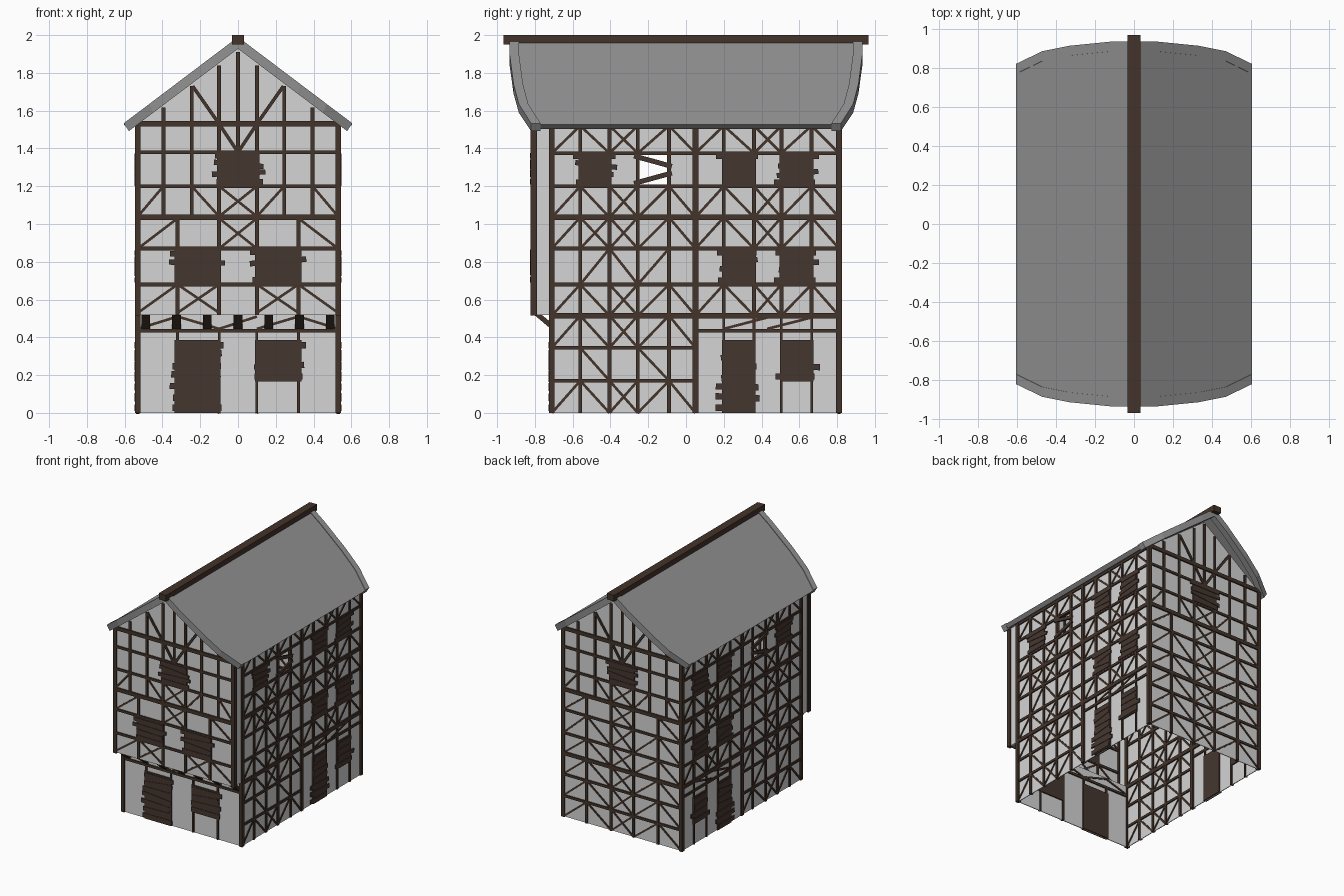
import bpy, bmesh, math, random

if "Cube" in bpy.data.objects:
    bpy.data.objects.remove(bpy.data.objects["Cube"])
random.seed(4)

def material(name, rgb):
    m = bpy.data.materials.new(name)
    m.diffuse_color = (*rgb, 1)
    m.use_nodes = True
    m.node_tree.nodes["Principled BSDF"].inputs["Base Color"].default_value = m.diffuse_color
    return m

PLASTER = material("pale plaster", (0.66, 0.66, 0.66))
TIMBER = material("dark timber", (0.055, 0.033, 0.023))
BOARD = material("brown boards", (0.06, 0.037, 0.029))
ROOF = material("grey roof", (0.29, 0.29, 0.29))

# Wall frames: (along, height, outward) -> xyz
FRONT = lambda u, v, d: (u, -0.81 - d, v)
SHOP = lambda u, v, d: (u, -0.71 - d, v)
BACK = lambda u, v, d: (u, 0.81 + d, v)
SIDE = lambda u, v, d: (0.53 + d, u, v)

def finish(bm, name, mat, mirror=False):
    bmesh.ops.recalc_face_normals(bm, faces=bm.faces)
    me = bpy.data.meshes.new(name)
    bm.to_mesh(me)
    bm.free()
    me.materials.append(mat)
    ob = bpy.data.objects.new(name, me)
    bpy.context.collection.objects.link(ob)
    if mirror:
        ob.modifiers.new("mirror", 'MIRROR').use_mirror_merge = False
    return ob

def prism(bm, frame, pts, d0, d1):
    a = [bm.verts.new(frame(u, v, d0)) for u, v in pts]
    b = [bm.verts.new(frame(u, v, d1)) for u, v in pts]
    bm.faces.new(a)
    bm.faces.new(b[::-1])
    n = len(pts)
    for i in range(n):
        j = (i + 1) % n
        bm.faces.new((a[i], b[i], b[j], a[j]))

def rect(bm, frame, u0, u1, v0, v1, d=0.003):
    prism(bm, frame, [(u0, v0), (u1, v0), (u1, v1), (u0, v1)], -d, d)

def beam(bm, frame, p, q, w=0.02, d=0.012, back=None):
    dx, dy = q[0] - p[0], q[1] - p[1]
    k = w / 2 / math.hypot(dx, dy)
    nx, ny = -dy * k, dx * k
    pts = [(p[0] + nx, p[1] + ny), (p[0] - nx, p[1] - ny),
           (q[0] - nx, q[1] - ny), (q[0] + nx, q[1] + ny)]
    prism(bm, frame, pts, -d if back is None else back, d)

def posts(bm, frame, us, v0, v1, w=0.02, d=0.012):
    for u in us:
        beam(bm, frame, (u, v0), (u, v1), w, d)

def rails(bm, frame, vs, u0, u1, w=0.02, d=0.012):
    for v in vs:
        beam(bm, frame, (u0, v), (u1, v), w, d)

def braces(bm, frame, us, v0, v1, codes):
    # one code per bay: / \ X or . for none
    for u0, u1, c in zip(us, us[1:], codes):
        if c in "/X":
            beam(bm, frame, (u0, v0), (u1, v1), 0.014, 0.009)
        if c in "\\X":
            beam(bm, frame, (u0, v1), (u1, v0), 0.014, 0.009)

def boarded(bm, frame, u0, u1, v0, v1):
    # panel with crooked planks nailed across it
    rect(bm, frame, u0, u1, v0, v1, 0.013)
    n = max(4, round((v1 - v0) / 0.055))
    s = (v1 - v0) / n
    for i in range(n):
        v = v0 + s * (i + 0.5)
        t = random.uniform(-0.014, 0.014) if 0 < i < n - 1 else 0
        a, b = random.uniform(-0.01, 0.035), random.uniform(-0.01, 0.035)
        beam(bm, frame, (u0 - a, v - t), (u1 + b, v + t), s * 0.6, 0.017, 0.008)

# Plaster walls
bm = bmesh.new()
GABLE = [(-0.53, 1.53), (0.53, 1.53), (0, 1.93)]
rect(bm, FRONT, -0.53, 0.53, 0.52, 1.53)
prism(bm, FRONT, GABLE, -0.003, 0.003)
rect(bm, SHOP, -0.53, 0.53, 0, 0.52)
rect(bm, BACK, -0.53, 0.53, 0, 1.53)
prism(bm, BACK, GABLE, -0.003, 0.003)
prism(bm, lambda u, v, d: (u, v, 0.52 + d),
      [(-0.53, -0.81), (0.53, -0.81), (0.53, -0.71), (-0.53, -0.71)], -0.003, 0.003)
finish(bm, "end_walls", PLASTER)
bm = bmesh.new()
for r in [(-0.71, 0.81, 0, 0.52), (-0.81, 0.81, 0.52, 1.2), (-0.81, -0.255, 1.2, 1.375),
          (-0.09, 0.81, 1.2, 1.375), (-0.81, 0.81, 1.375, 1.53)]:
    rect(bm, SIDE, *r)
finish(bm, "side_walls", PLASTER, True)

# Timber frame shared by both gables
BAYS = [-0.53, -0.32, -0.1, 0.1, 0.32, 0.53]
TOPBAYS = [-0.53, -0.395, -0.245, -0.1, 0.1, 0.245, 0.395, 0.53]

def gable_frame(bm, f):
    rails(bm, f, [1.035, 1.53], -0.53, 0.53, 0.03, 0.014)
    rails(bm, f, [1.2, 1.38], -0.53, 0.53)
    for u in TOPBAYS[1:-1]:
        beam(bm, f, (u, 1.04), (u, 1.915 - 0.755 * abs(u)))
    beam(bm, f, (0, 1.38), (0, 1.91))
    for s in (-1, 1):
        beam(bm, f, (s * 0.24, 1.73), (s * 0.1, 1.53), 0.018)
        beam(bm, f, (s * 0.1, 1.53), (0, 1.38), 0.018)
    braces(bm, f, TOPBAYS, 1.04, 1.2, "/.\\X/.\\")
    braces(bm, f, BAYS, 0.87, 1.03, "/.X.\\")

bm = bmesh.new()
gable_frame(bm, FRONT)
posts(bm, FRONT, [-0.53, 0.53], 0.515, 1.53, 0.03, 0.014)
posts(bm, FRONT, BAYS[1:-1], 0.52, 1.03)
rails(bm, FRONT, [0.68, 0.87], -0.53, 0.53)
braces(bm, FRONT, BAYS, 0.53, 0.68, "/X.X\\")
finish(bm, "front_upper_timbers", TIMBER)

bm = bmesh.new()
posts(bm, SHOP, [-0.53, 0.53], 0, 0.52, 0.03, 0.014)
posts(bm, SHOP, BAYS[1:-1], 0, 0.435, 0.014)
rails(bm, SHOP, [0.435], -0.53, 0.53)
braces(bm, SHOP, BAYS, 0.445, 0.51, "/\\//\\")
finish(bm, "front_lower_timbers", TIMBER)

bm = bmesh.new()
gable_frame(bm, BACK)
posts(bm, BACK, [-0.53, 0.53], 0, 1.53, 0.03, 0.014)
posts(bm, BACK, BAYS[1:-1], 0, 1.03)
rails(bm, BACK, [0.17, 0.345, 0.68, 0.87], -0.53, 0.53)
rails(bm, BACK, [0.515], -0.53, 0.53, 0.03)
for v0, v1 in [(0, 0.17), (0.17, 0.345), (0.345, 0.515), (0.515, 0.68), (0.68, 0.87)]:
    braces(bm, BACK, BAYS, v0, v1, "/\\X/\\")
finish(bm, "back_timbers", TIMBER)

# Side timber frame, mirrored to the left
Y = [-0.71, -0.56, -0.405, -0.255, -0.09, 0.05, 0.2, 0.36, 0.505, 0.665, 0.81]
bm = bmesh.new()
posts(bm, SIDE, [-0.71, 0.05, 0.81], 0, 1.53, 0.03, 0.014)
posts(bm, SIDE, [-0.803], 0.515, 1.53, 0.026, 0.014)
posts(bm, SIDE, Y[1:5] + Y[6:10], 0.515, 1.52)
posts(bm, SIDE, Y[1:5], 0, 0.515)
posts(bm, SIDE, Y[6:10], 0, 0.515, 0.014)
rails(bm, SIDE, [0.515, 1.035], -0.71, 0.81, 0.03, 0.014)
rails(bm, SIDE, [0.68, 0.87, 1.2, 1.375, 1.52], -0.71, 0.81)
rails(bm, SIDE, [0.17, 0.345], -0.71, 0.05)
rails(bm, SIDE, [0.435], 0.05, 0.81)
for v0, v1, c in [(0, 0.17, "/\\X/\\....."), (0.17, 0.345, ".\\.\\......"),
                  (0.345, 0.515, "/\\X/\\....."), (0.515, 0.68, "/\\X/\\/\\X/\\"),
                  (0.68, 0.87, "./\\/......"), (0.87, 1.035, "/XX/\\/\\X/\\"),
                  (1.035, 1.2, "/\\X/\\/\\X/\\"), (1.375, 1.52, "/\\X/\\/\\X/\\")]:
    braces(bm, SIDE, Y, v0, v1, c)
braces(bm, SIDE, [0.2, 0.43, 0.665], 0.445, 0.505, "//")
finish(bm, "side_timbers", TIMBER, True)

# Brackets under the jettied front
bm = bmesh.new()
BRACKET = [(-0.805, 0.52), (-0.765, 0.52), (-0.71, 0.475), (-0.71, 0.44)]
for i in range(-3, 4):
    x = i * 0.163
    prism(bm, lambda u, v, d: (x + d, u, v), BRACKET, -0.023, 0.023)
finish(bm, "jetty_brackets", TIMBER)

# Boarded doors and windows
bm = bmesh.new()
boarded(bm, FRONT, -0.335, -0.095, 0.68, 0.865)
boarded(bm, FRONT, 0.09, 0.335, 0.68, 0.875)
boarded(bm, FRONT, -0.11, 0.115, 1.2, 1.385)
boarded(bm, BACK, -0.11, 0.115, 1.2, 1.385)
boarded(bm, SHOP, -0.335, -0.095, 0, 0.385)
boarded(bm, SHOP, 0.09, 0.335, 0.165, 0.385)
finish(bm, "end_boarded_openings", BOARD)
bm = bmesh.new()
boarded(bm, SIDE, -0.565, -0.395, 1.2, 1.38)
for v0, v1 in [(0, 0.385), (0.68, 0.87), (1.2, 1.38)]:
    boarded(bm, SIDE, 0.19, 0.365, v0, v1)
    boarded(bm, SIDE, 0.5, 0.675, v0 or 0.165, v1)
beam(bm, SIDE, (-0.275, 1.36), (-0.075, 1.305), 0.026, 0.017, 0.003)
beam(bm, SIDE, (-0.275, 1.215), (-0.075, 1.27), 0.026, 0.017, 0.003)
finish(bm, "side_boarded_openings", BOARD, True)

# Roof slopes with bowed ends: (distance from ridge, end position)
EDGE = [(0, 0.935), (0.12, 0.934), (0.33, 0.913), (0.47, 0.885), (0.605, 0.82)]

def slope(bm, y0, y1, drop, thick):
    rings = []
    for x, e in EDGE:
        xb = x * 0.955
        zt, zb = 1.99 - 0.755 * x - drop, 1.99 - 0.755 * xb - thick
        a, b = y0(e), y1(e)
        rings.append([bm.verts.new(p) for p in
                      [(x, a, zt), (x, b, zt), (xb, b, zb), (xb, a, zb)]])
    for r, s in zip(rings, rings[1:]):
        for i in range(4):
            j = (i + 1) % 4
            bm.faces.new((r[i], r[j], s[j], s[i]))
    bm.faces.new(rings[0])
    bm.faces.new(rings[-1])

bm = bmesh.new()
slope(bm, lambda e: 0.05 - e, lambda e: e - 0.05, 0.006, 0.05)
finish(bm, "roof_slopes", ROOF, True)
bm = bmesh.new()
slope(bm, lambda e: -e, lambda e: 0.05 - e, 0, 0.062)
slope(bm, lambda e: e - 0.05, lambda e: e, 0, 0.062)
finish(bm, "roof_verges", ROOF, True)

# Ridge beam
bm = bmesh.new()
prism(bm, lambda u, v, d: (u, d, v),
      [(-0.033, 1.95), (0.033, 1.95), (0.033, 2), (-0.033, 2)], -0.967, 0.967)
finish(bm, "ridge_beam", TIMBER)
